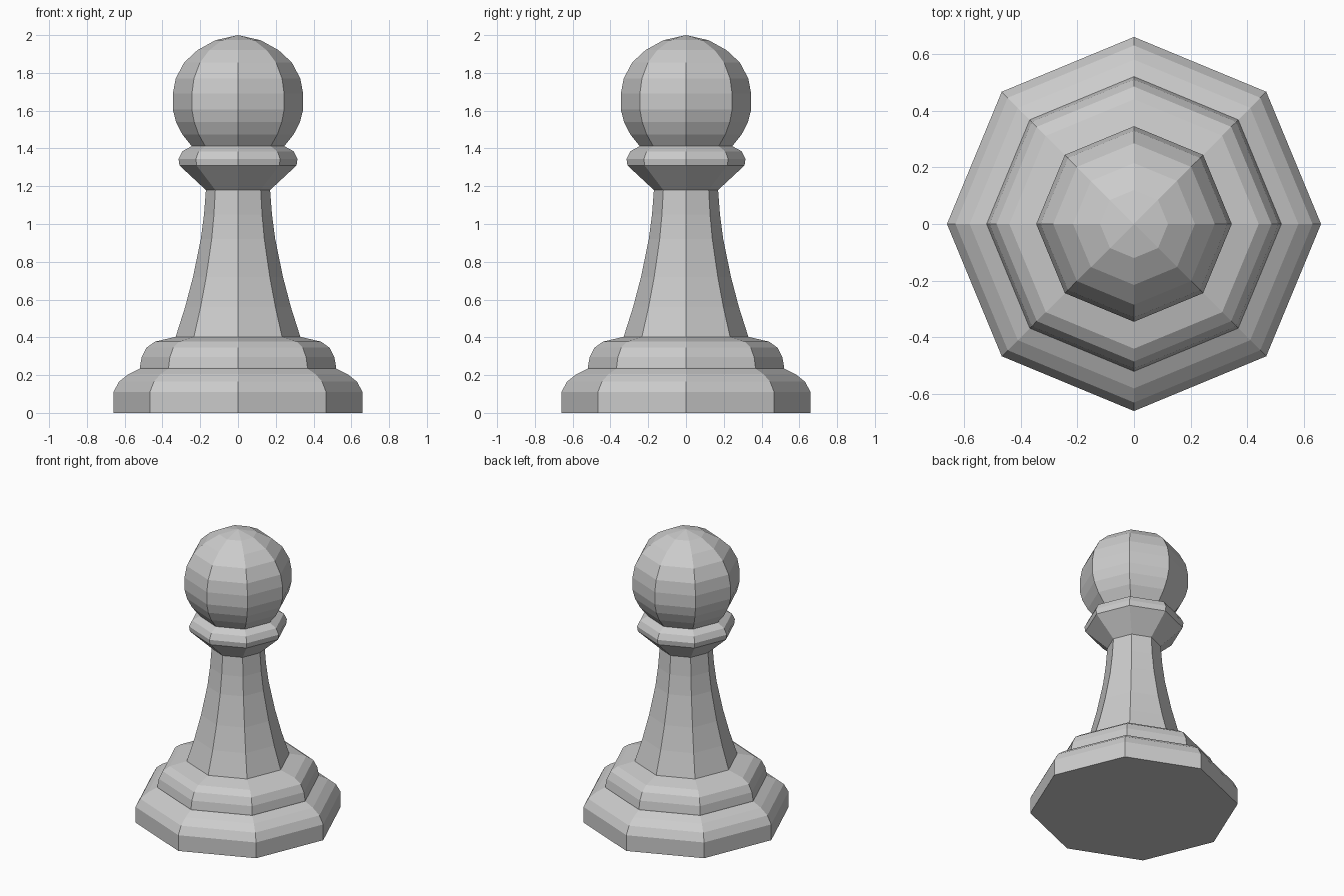
import bpy, bmesh
from math import cos, sin, pi

if "Cube" in bpy.data.objects:
    bpy.data.objects.remove(bpy.data.objects["Cube"])

SIDES = 8

# Profile sections as (radius, height), from bottom to top
foot = [(0.66, 0.0), (0.66, 0.11), (0.63, 0.165), (0.58, 0.205), (0.52, 0.235)]
step = [(0.52, 0.24), (0.51, 0.295), (0.485, 0.345), (0.44, 0.377), (0.33, 0.403)]
stem = [(0.28, 0.56), (0.238, 0.72), (0.197, 0.92), (0.18, 1.05), (0.17, 1.18)]
collar = [(0.24, 1.245), (0.31, 1.31), (0.315, 1.345), (0.295, 1.385), (0.245, 1.412)]
ball = [(0.295, 1.475), (0.328, 1.54), (0.345, 1.605), (0.345, 1.69),
        (0.33, 1.77), (0.285, 1.855), (0.215, 1.92), (0.12, 1.973)]


def lathe(name, profile, top_z):
    """Revolve a profile, close the bottom flat and the top to a point."""
    bm = bmesh.new()
    rings = [[bm.verts.new((r * cos(2 * pi * i / SIDES), r * sin(2 * pi * i / SIDES), z))
              for i in range(SIDES)] for r, z in profile]
    for low, high in zip(rings, rings[1:]):
        for i in range(SIDES):
            j = (i + 1) % SIDES
            bm.faces.new((low[i], low[j], high[j], high[i]))
    bm.faces.new(rings[0][::-1])
    apex = bm.verts.new((0, 0, top_z))
    for i in range(SIDES):
        bm.faces.new((rings[-1][i], rings[-1][(i + 1) % SIDES], apex))
    mesh = bpy.data.meshes.new(name)
    bm.to_mesh(mesh)
    bm.free()
    obj = bpy.data.objects.new(name, mesh)
    bpy.context.collection.objects.link(obj)
    return obj


# Whole turned piece: one watertight, flat-shaded eight-sided body
lathe("chess_pawn", foot + step + stem + collar + ball, 2.0)
